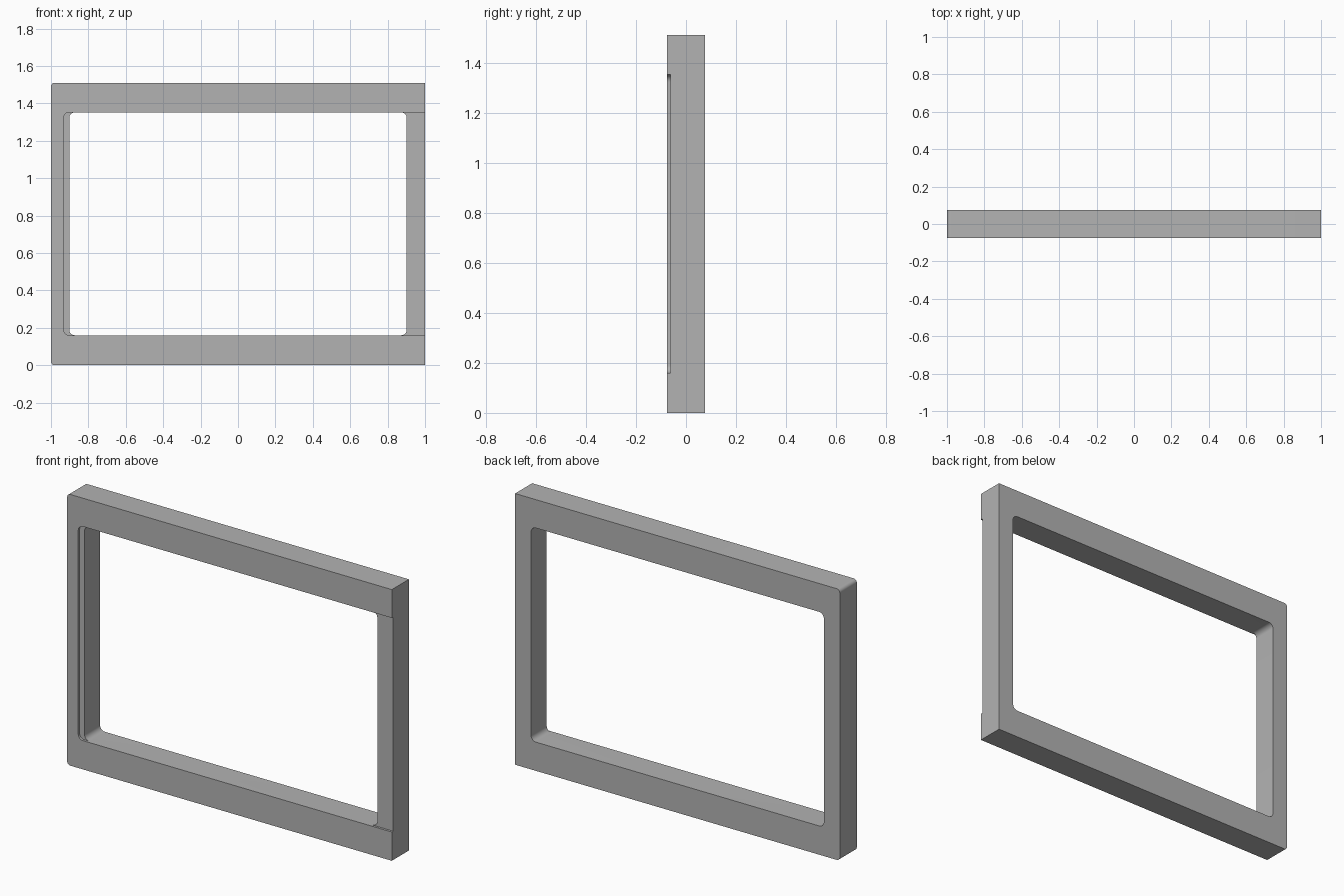
import bpy
import bmesh
from math import sin, cos, pi, radians

if "Cube" in bpy.data.objects:
    bpy.data.objects.remove(bpy.data.objects["Cube"], do_unlink=True)

WIDTH, HEIGHT, DEPTH = 2.0, 1.51, 0.15
SILL, HEAD = 0.16, 1.352          # bottom and top of the opening
FRONT, BACK = -DEPTH / 2, DEPTH / 2

grey = bpy.data.materials.new("plain_grey")
grey.use_nodes = True
colour = (0.45, 0.45, 0.45, 1)
grey.diffuse_color = colour
grey.node_tree.nodes["Principled BSDF"].inputs["Base Color"].default_value = colour


def slab(name, x0, x1, z0, z1, y0, y1, r_left, r_right, steps=8):
    """Upright plate with separately rounded left-hand and right-hand corners."""
    corners = [(x1, z1, r_right, 0), (x0, z1, r_left, 1),
               (x0, z0, r_left, 2), (x1, z0, r_right, 3)]
    outline = []
    for x, z, r, quarter in corners:
        if r == 0:
            outline.append((x, z))
            continue
        cx = x - r if x == x1 else x + r
        cz = z - r if z == z1 else z + r
        for i in range(steps + 1):
            a = (quarter + i / steps) * pi / 2
            outline.append((cx + r * cos(a), cz + r * sin(a)))
    bm = bmesh.new()
    face = bm.faces.new([bm.verts.new((x, y0, z)) for x, z in outline])
    side = bmesh.ops.extrude_face_region(bm, geom=[face])
    verts = [v for v in side["geom"] if isinstance(v, bmesh.types.BMVert)]
    bmesh.ops.translate(bm, verts=verts, vec=(0, y1 - y0, 0))
    bmesh.ops.recalc_face_normals(bm, faces=bm.faces)
    mesh = bpy.data.meshes.new(name)
    bm.to_mesh(mesh)
    bm.free()
    mesh.materials.append(grey)
    obj = bpy.data.objects.new(name, mesh)
    bpy.context.collection.objects.link(obj)
    return obj


def cut(target, cutter):
    cutter.hide_render = True
    mod = target.modifiers.new("cut", 'BOOLEAN')
    mod.operation, mod.solver, mod.object = 'DIFFERENCE', 'EXACT', cutter
    bpy.context.view_layer.objects.active = target
    bpy.ops.object.modifier_apply(modifier=mod.name)
    bpy.data.objects.remove(cutter, do_unlink=True)


# Frame body: rounded on one end, square on the other
frame = slab("frame", -WIDTH / 2, WIDTH / 2, 0, HEIGHT, FRONT, BACK, 0.02, 0)

# Shallow front rebate, running out through the square end
cut(frame, slab("rebate_cutter", -0.932, 1.2, SILL, HEAD,
                FRONT - 0.1, FRONT + 0.0125, 0.03, 0))

# Main opening
cut(frame, slab("opening_cutter", -0.902, 0.902, SILL, HEAD,
                FRONT - 0.1, BACK + 0.1, 0.03, 0.03))

# Smooth corners, crisp edges
bpy.ops.object.select_all(action='DESELECT')
frame.select_set(True)
bpy.context.view_layer.objects.active = frame
bpy.ops.object.shade_smooth_by_angle(angle=radians(30))
